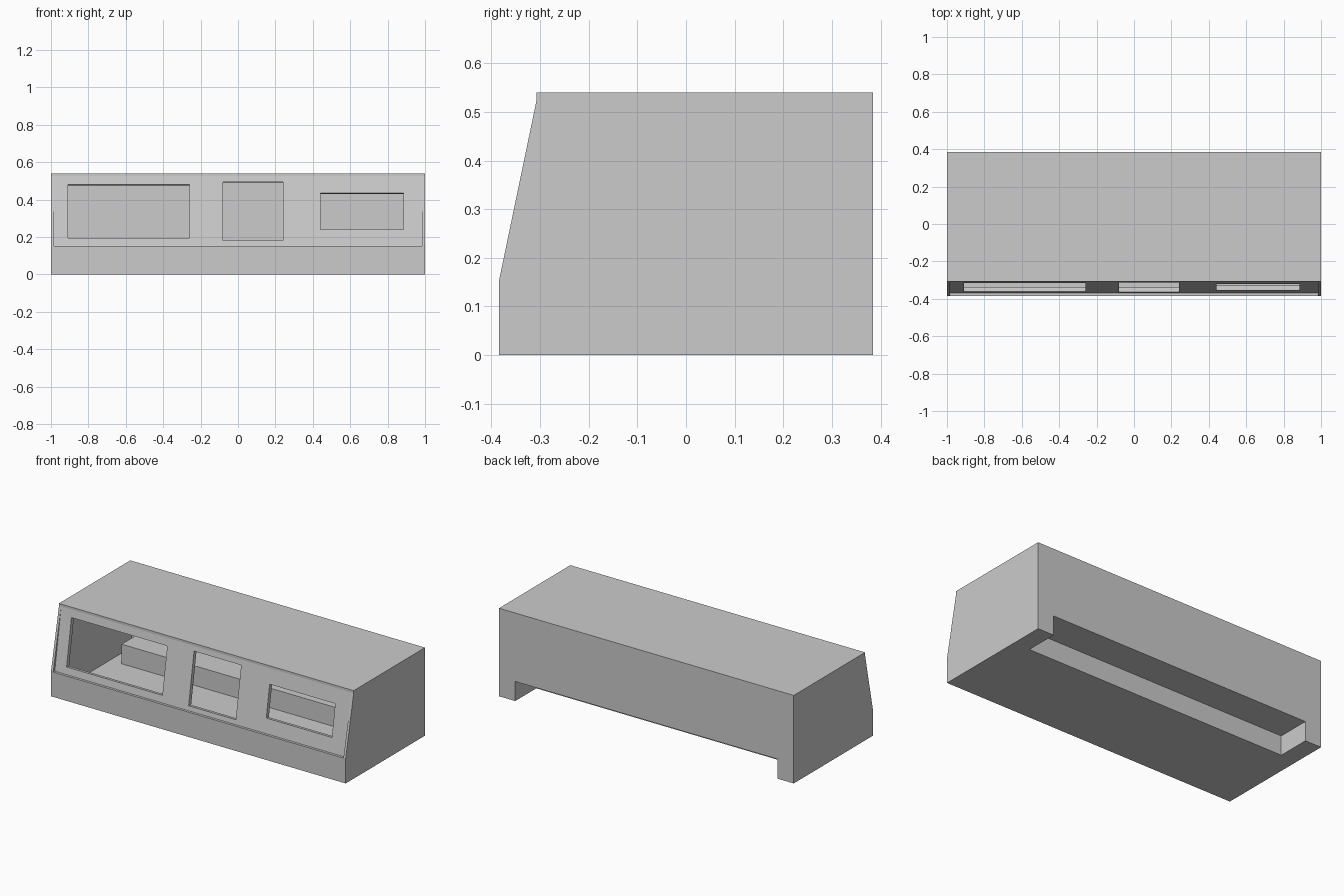
import bpy, bmesh
from math import atan2
from mathutils import Matrix, Vector

if "Cube" in bpy.data.objects:
    bpy.data.objects.remove(bpy.data.objects["Cube"])

T = 0.015                      # sheet thickness
XI = 1 - T                     # inner face of the side panels
YF, YB, H = -0.384, 0.384, 0.54
NX, NY, NZ = 0.89, 0.18, 0.12  # rear recess half width, front, height


def extrude_x(name, profile, x0, x1):
    """Extrude a closed (y, z) profile between x0 and x1."""
    bm = bmesh.new()
    face = bm.faces.new([bm.verts.new((x0, y, z)) for y, z in profile])
    ext = bmesh.ops.extrude_face_region(bm, geom=[face])
    moved = [v for v in ext["geom"] if isinstance(v, bmesh.types.BMVert)]
    bmesh.ops.translate(bm, verts=moved, vec=(x1 - x0, 0, 0))
    bmesh.ops.recalc_face_normals(bm, faces=bm.faces)
    me = bpy.data.meshes.new(name)
    bm.to_mesh(me)
    bm.free()
    ob = bpy.data.objects.new(name, me)
    bpy.context.collection.objects.link(ob)
    return ob


def box(name, x, y, z):
    return extrude_x(name, [(y[0], z[0]), (y[1], z[0]), (y[1], z[1]), (y[0], z[1])], *x)


def cut(target, cutter):
    """Subtract cutter from target and remove the cutter."""
    cutter.hide_render = True
    mod = target.modifiers.new("cut", 'BOOLEAN')
    mod.operation, mod.solver, mod.object = 'DIFFERENCE', 'EXACT', cutter
    bpy.context.view_layer.objects.active = target
    bpy.ops.object.modifier_apply(modifier=mod.name)
    bpy.data.objects.remove(cutter)


# Side panels with the sloping front edge
side = [(YF, 0), (YF, 0.155), (-0.307, 0.525), (-0.307, H), (YB - 0.01, H), (YB - 0.01, 0)]
extrude_x("side_left", side, -1, -XI)
extrude_x("side_right", side, XI, 1)

# Top and front board
box("top_panel", (-XI, XI), (-0.307, YB - 0.01), (H - T, H))
box("front_board", (-XI, XI), (YF, YF + T), (0, 0.152))

# Floor and back panel, both notched by the rear recess
floor = box("floor_panel", (-XI, XI), (YF + T, YB - 0.01), (0, T))
back = box("back_panel", (-1, 1), (YB - 0.01, YB), (0, H))
for panel in (floor, back):
    cut(panel, box("recess_cutter", (-NX, NX), (NY, 0.5), (-0.1, NZ)))

# Walls of the rear recess
box("recess_roof", (-NX - T, NX + T), (NY - T, YB - 0.01), (NZ, NZ + T))
box("recess_front", (-NX - T, NX + T), (NY - T, NY), (0, NZ))
for name, s in (("recess_end_left", -1), ("recess_end_right", 1)):
    xs = sorted((s * NX, s * (NX + T)))
    box(name, xs, (NY, YB - 0.01), (0, NZ))

# Sloping fascia, slightly recessed at its lower edge
low, high = Vector((-0.370, 0.145)), Vector((-0.307, 0.525))
slope = (high - low).normalized()
inward = Vector((slope.y, -slope.x)) * 0.025
fascia = extrude_x("fascia", [low, high, high + inward, low + inward], -XI, XI)

# Three windows cut square to the fascia
tilt = Matrix.Rotation(-atan2(slope.x, slope.y), 4, 'X')
for x0, x1, z0, z1 in ((-0.91, -0.26, 0.195, 0.48),
                       (-0.08, 0.24, 0.18, 0.495),
                       (0.44, 0.885, 0.24, 0.435)):
    half = (z1 - z0) / 2 / slope.y
    zc = (z0 + z1) / 2
    yc = low.x + (zc - low.y) * slope.x / slope.y
    cutter = box("window_cutter", (x0, x1), (-0.08, 0.08), (-half, half))
    cutter.data.transform(Matrix.Translation((0, yc, zc)) @ tilt)
    cut(fascia, cutter)
